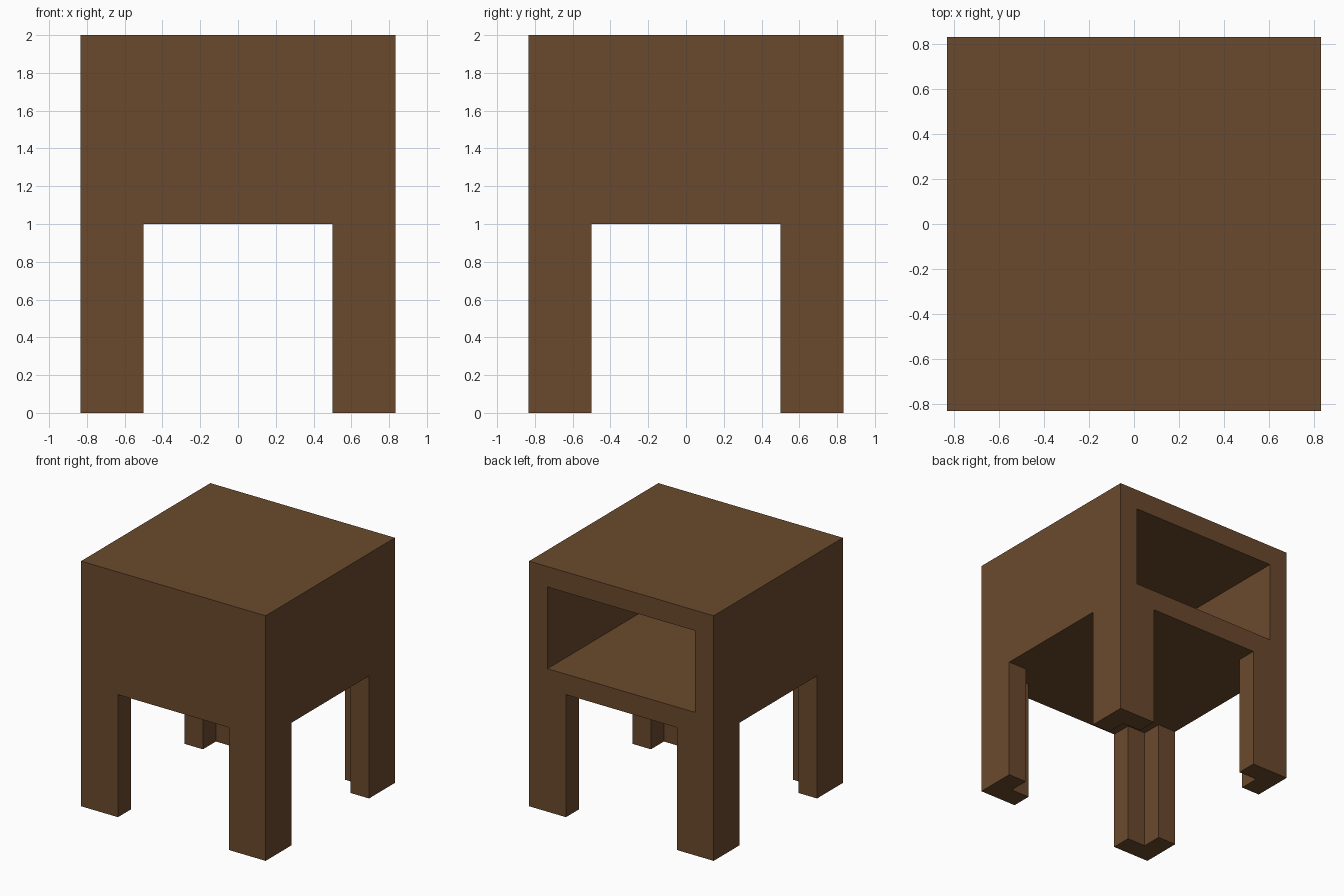
import bpy, bmesh
from mathutils import Vector

if "Cube" in bpy.data.objects:
    bpy.data.objects.remove(bpy.data.objects["Cube"])

U = 1 / 6                      # wall thickness
OUT, MID, INN = 5 * U, 4 * U, 3 * U
CORNERS = [(1, 1), (-1, 1), (-1, -1), (1, -1)]   # counter-clockwise

wood = bpy.data.materials.new("brown wood")
wood.diffuse_color = (0.145, 0.0685, 0.0262, 1)
wood.use_nodes = True
wood.node_tree.nodes["Principled BSDF"].inputs["Base Color"].default_value = wood.diffuse_color


def finish(name, bm):
    mesh = bpy.data.meshes.new(name)
    bm.to_mesh(mesh)
    bm.free()
    mesh.materials.append(wood)
    obj = bpy.data.objects.new(name, mesh)
    bpy.context.collection.objects.link(obj)


# Cabinet: box with a deep niche open to the back
bm = bmesh.new()
bmesh.ops.create_cube(bm, size=1)
for v in bm.verts:
    v.co = Vector((v.co.x * 2 * OUT, v.co.y * 2 * OUT, v.co.z + 1.5))
bm.normal_update()
back = next(f for f in bm.faces if f.normal.y > 0.9)
under = next(f for f in bm.faces if f.normal.z < -0.9)
bmesh.ops.inset_individual(bm, faces=[back], thickness=U, use_even_offset=True)
niche = bmesh.ops.extrude_discrete_faces(bm, faces=[back])["faces"][0]
for v in niche.verts:
    v.co.y -= 9 * U

# Underside: outline notched where the L-shaped legs join
bmesh.ops.delete(bm, geom=[under], context='FACES_ONLY')
outline = []
for sx, sy in CORNERS:
    notch = [(OUT, INN), (MID, INN), (MID, MID), (INN, MID), (INN, OUT)]
    if sx * sy < 0:
        notch.reverse()
    outline += [(sx * x, sy * y, 1) for x, y in notch]
bm.faces.new([bm.verts.new(p) for p in reversed(outline)])
finish("cabinet", bm)

# Legs: L-shaped corner posts, open at the top where they meet the cabinet
for sx, sy in CORNERS:
    prof = [(INN, OUT), (INN, MID), (MID, MID), (MID, INN), (OUT, INN), (OUT, OUT)]
    if sx * sy < 0:
        prof.reverse()
    bm = bmesh.new()
    low = [bm.verts.new((sx * x, sy * y, 0)) for x, y in prof]
    high = [bm.verts.new((sx * x, sy * y, 1)) for x, y in prof]
    bm.faces.new(low[::-1])
    for i in range(6):
        j = (i + 1) % 6
        bm.faces.new((low[i], low[j], high[j], high[i]))
    finish(("back" if sy > 0 else "front") + ("_right" if sx > 0 else "_left") + "_leg", bm)
